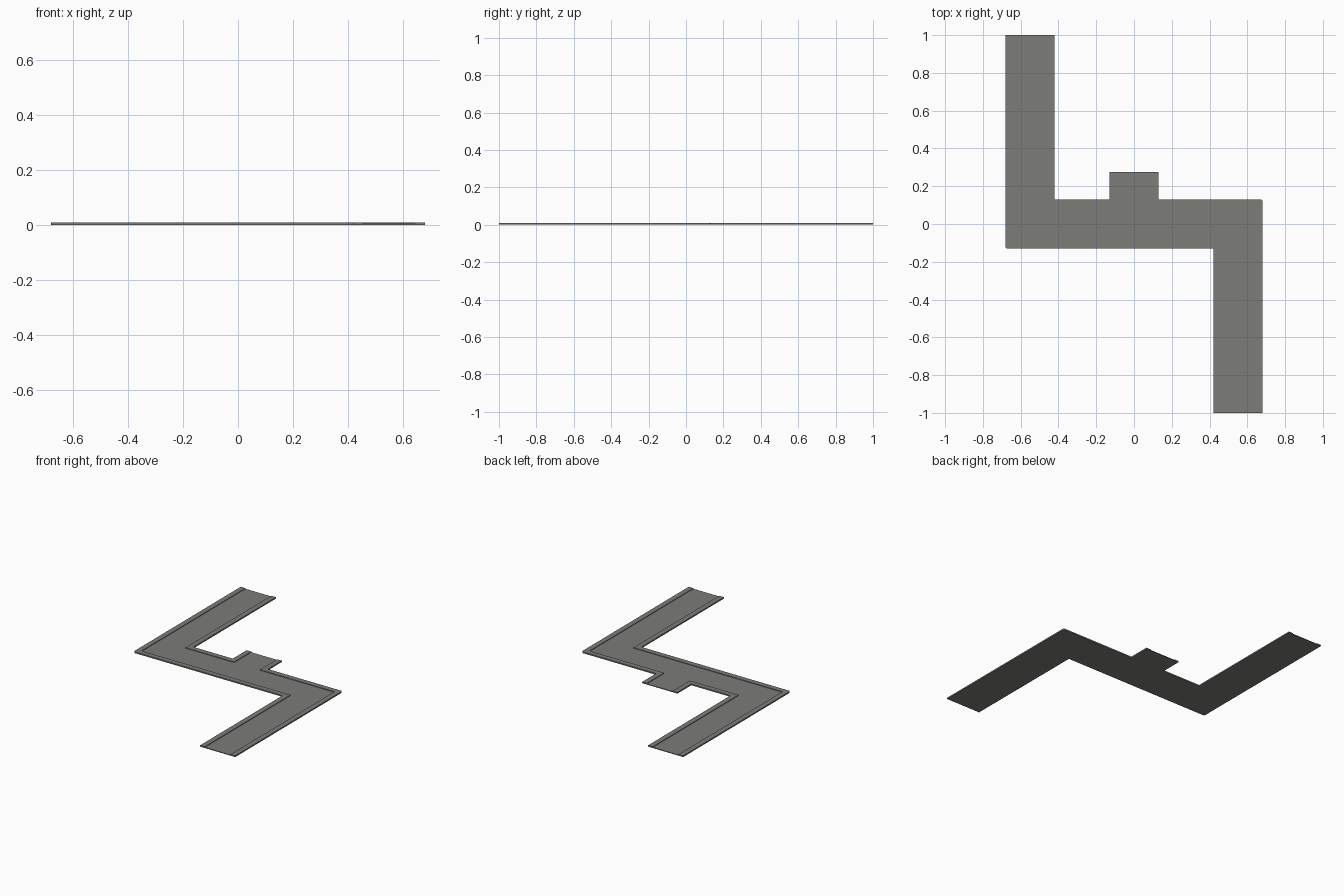
import bpy, bmesh, math
from mathutils import Vector

if "Cube" in bpy.data.objects:
    bpy.data.objects.remove(bpy.data.objects["Cube"])

KERB_W, KERB_H, FLOOR_H = 0.035, 0.009, 0.005

grey = bpy.data.materials.new("path grey")
grey.diffuse_color = (0.2, 0.2, 0.19, 1)
grey.use_nodes = True
grey.node_tree.nodes["Principled BSDF"].inputs["Base Color"].default_value = grey.diffuse_color


def slab(name, points, height):
    """Extrude a flat outline up from the ground."""
    bm = bmesh.new()
    face = bm.faces.new([bm.verts.new((x, y, 0)) for x, y in points])
    new = bmesh.ops.extrude_face_region(bm, geom=[face], use_keep_orig=True)["geom"]
    bmesh.ops.translate(bm, vec=(0, 0, height),
                        verts=[g for g in new if isinstance(g, bmesh.types.BMVert)])
    bmesh.ops.recalc_face_normals(bm, faces=bm.faces)
    mesh = bpy.data.meshes.new(name)
    bm.to_mesh(mesh)
    bm.free()
    mesh.materials.append(grey)
    obj = bpy.data.objects.new(name, mesh)
    bpy.context.collection.objects.link(obj)
    return obj


def inset(path):
    """Offset a right-angled path to its left by the kerb width."""
    pts = [Vector(p) for p in path]
    norms = []
    for a, b in zip(pts, pts[1:]):
        d = (b - a).normalized()
        norms.append(Vector((-d.y, d.x)) * KERB_W)
    out = [pts[0] + norms[0]]
    out += [pts[i] + norms[i - 1] + norms[i] for i in range(1, len(pts) - 1)]
    return out + [pts[-1] + norms[-1]]


def round_corner(path, i, r=0.01, steps=4):
    """Replace one left-turning corner with a small arc."""
    p = Vector(path[i])
    a = (Vector(path[i - 1]) - p).normalized()
    b = (Vector(path[i + 1]) - p).normalized()
    c = p + (a + b) * r
    arc = [c - b * r * math.cos(t) - a * r * math.sin(t)
           for t in (math.pi / 2 * k / steps for k in range(steps + 1))]
    return [Vector(q) for q in path[:i]] + arc + [Vector(q) for q in path[i + 1:]]


# Outer edges between the three open ends, anticlockwise
edges = {
    "south_west_kerb": [(-.68, 1), (-.68, -.13), (.42, -.13), (.42, -1)],
    "north_east_kerb": [(.68, -1), (.68, .13), (.13, .13), (.13, .276)],
    "north_west_kerb": [(-.13, .276), (-.13, .13), (-.42, .13), (-.42, 1)],
}

# Raised kerbs, with the two outer bends slightly rounded
floor = []
for name, path in edges.items():
    inner = inset(path)
    floor += inner
    outer = path if name == "north_west_kerb" else round_corner(path, 1)
    slab(name, list(outer) + inner[::-1], KERB_H)

# Lower walking surface between the kerbs, open at the three ends
slab("path_floor", floor, FLOOR_H)
